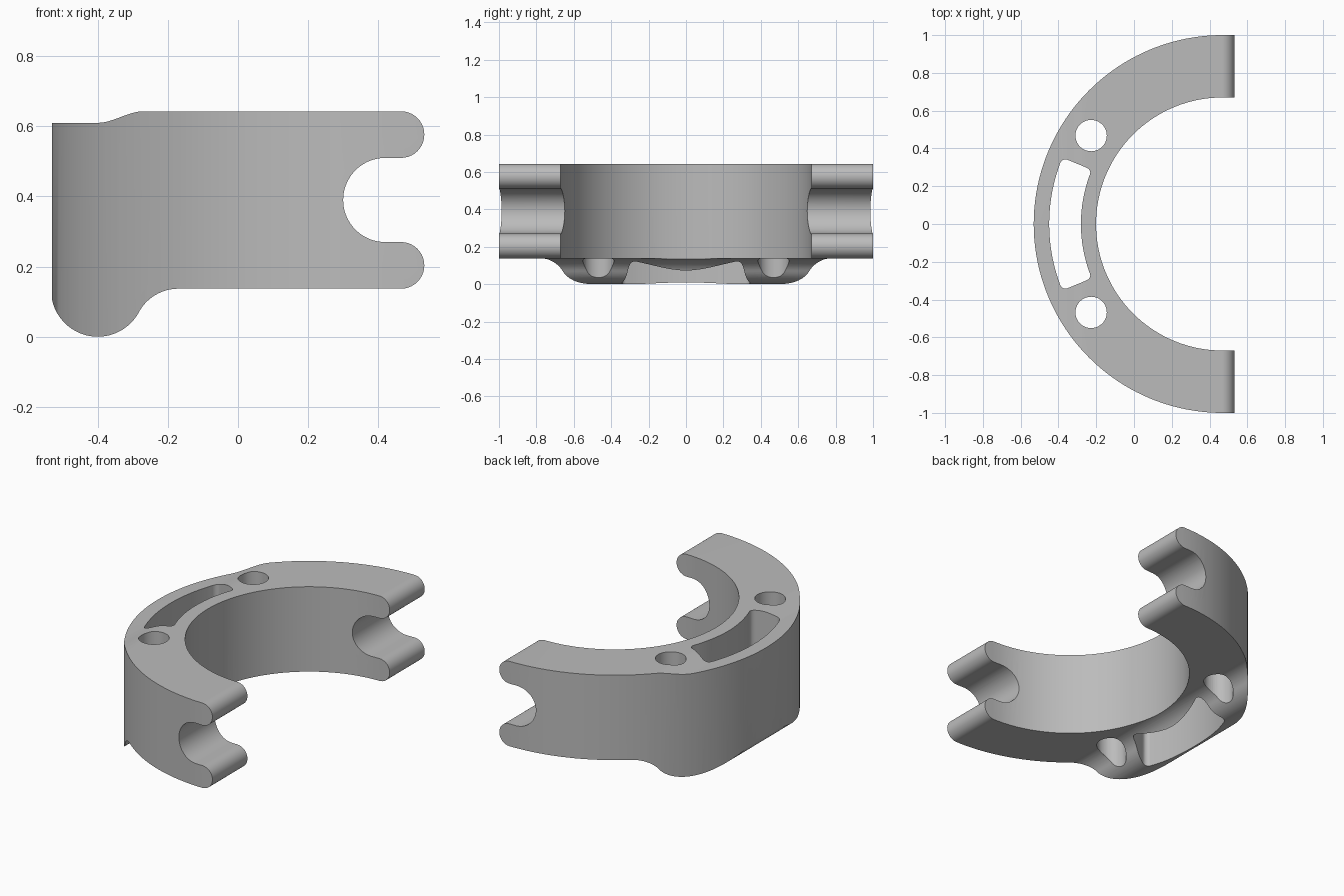
import bpy, bmesh
from math import cos, sin, radians, degrees, atan2
from mathutils import Vector

default = bpy.data.objects.get("Cube")
if default:
    bpy.data.objects.remove(default)

CX, OUTER, INNER = 0.469, 1.0, 0.67     # ring centre and radii


def arc(cx, cy, r, start, end, steps):
    angles = [radians(start + (end - start) * i / steps) for i in range(steps + 1)]
    return [(cx + r * cos(a), cy + r * sin(a)) for a in angles]


def prism(name, points, axis, low, high, round_angle=None, radius=0.0):
    """Extrude a closed outline along y or z, optionally rounding its sharp corners."""
    def place(p, h):
        return (p[0], h, p[1]) if axis == "y" else (p[0], p[1], h)
    bm = bmesh.new()
    face = bm.faces.new([bm.verts.new(place(p, low)) for p in points])
    moved = bmesh.ops.extrude_face_region(bm, geom=[face])["geom"]
    shift = Vector(place((0, 0), high - low))
    bmesh.ops.translate(bm, vec=shift, verts=[v for v in moved if isinstance(v, bmesh.types.BMVert)])
    bmesh.ops.recalc_face_normals(bm, faces=bm.faces)
    if round_angle:
        along = shift.normalized()
        corners = [e for e in bm.edges if e.calc_face_angle() > round_angle
                   and abs((e.verts[0].co - e.verts[1].co).normalized().dot(along)) > 0.9]
        bmesh.ops.bevel(bm, geom=corners, offset=radius, segments=6, profile=0.5, affect="EDGES")
    mesh = bpy.data.meshes.new(name)
    bm.to_mesh(mesh)
    bm.free()
    obj = bpy.data.objects.new(name, mesh)
    bpy.context.collection.objects.link(obj)
    return obj


def combine(body, tool, operation):
    tool.hide_render = True
    mod = body.modifiers.new(tool.name, "BOOLEAN")
    mod.operation, mod.object, mod.solver = operation, tool, "EXACT"
    bpy.context.view_layer.objects.active = body
    bpy.ops.object.modifier_apply(modifier=mod.name)
    bpy.data.objects.remove(tool)


# Side profile: rounded foot, fillet, two rounded lips around a notch, stepped top
foot = Vector((-0.4, 0.1335))
fillet = Vector((-0.17, 0.0084))
toward = fillet - foot
lean = degrees(atan2(toward.y, toward.x))
profile = arc(foot.x, foot.y, 0.1335, 180, 360 + lean, 32)
profile += arc(fillet.x, fillet.y, 0.1286, 180 + lean, 90, 14)[1:]
profile += arc(0.465, 0.2035, 0.0665, -90, 90, 20)
profile += arc(0.42, 0.39, 0.12, 270, 90, 36)
profile += arc(0.465, 0.5765, 0.0665, -90, 90, 20)
for i in range(13):
    t = 1 - i / 12
    profile.append((-0.4 + 0.13 * t, 0.61 + 0.033 * t * t * (3 - 2 * t)))
profile.append((foot.x - 0.1335, 0.61))
clamp = prism("half_ring_clamp", profile, "y", -1.2, 1.2)

# Half ring plan with short straight ends
plan = [(0.7, OUTER)] + arc(CX, 0, OUTER, 90, 270, 80) + [(0.7, -OUTER)]
plan += [(0.7, -INNER)] + arc(CX, 0, INNER, 270, 90, 64) + [(0.7, INNER)]
combine(clamp, prism("ring_plan", plan, "z", -0.3, 1), "INTERSECT")

# Two bolt holes
for side in (-1, 1):
    hole = arc(-0.227, 0.468 * side, 0.083, 0, 360, 40)[:-1]
    combine(clamp, prism("bolt_hole", hole, "z", -0.3, 1), "DIFFERENCE")

# Curved slot with rounded corners
slot = arc(CX, 0, 0.918, 157.5, 202.5, 24) + arc(CX, 0, 0.75, 202.5, 157.5, 24)
combine(clamp, prism("curved_slot", slot, "z", -0.3, 1, 0.8, 0.03), "DIFFERENCE")

# Grey finish
grey = bpy.data.materials.new("plain_grey")
grey.use_nodes = True
colour = (0.5, 0.5, 0.5, 1)
grey.diffuse_color = colour
grey.node_tree.nodes["Principled BSDF"].inputs["Base Color"].default_value = colour
clamp.data.materials.clear()
clamp.data.materials.append(grey)
for poly in clamp.data.polygons:
    poly.material_index = 0

bpy.ops.object.select_all(action="DESELECT")
clamp.select_set(True)
bpy.context.view_layer.objects.active = clamp
bpy.ops.object.shade_smooth_by_angle(angle=radians(30))
